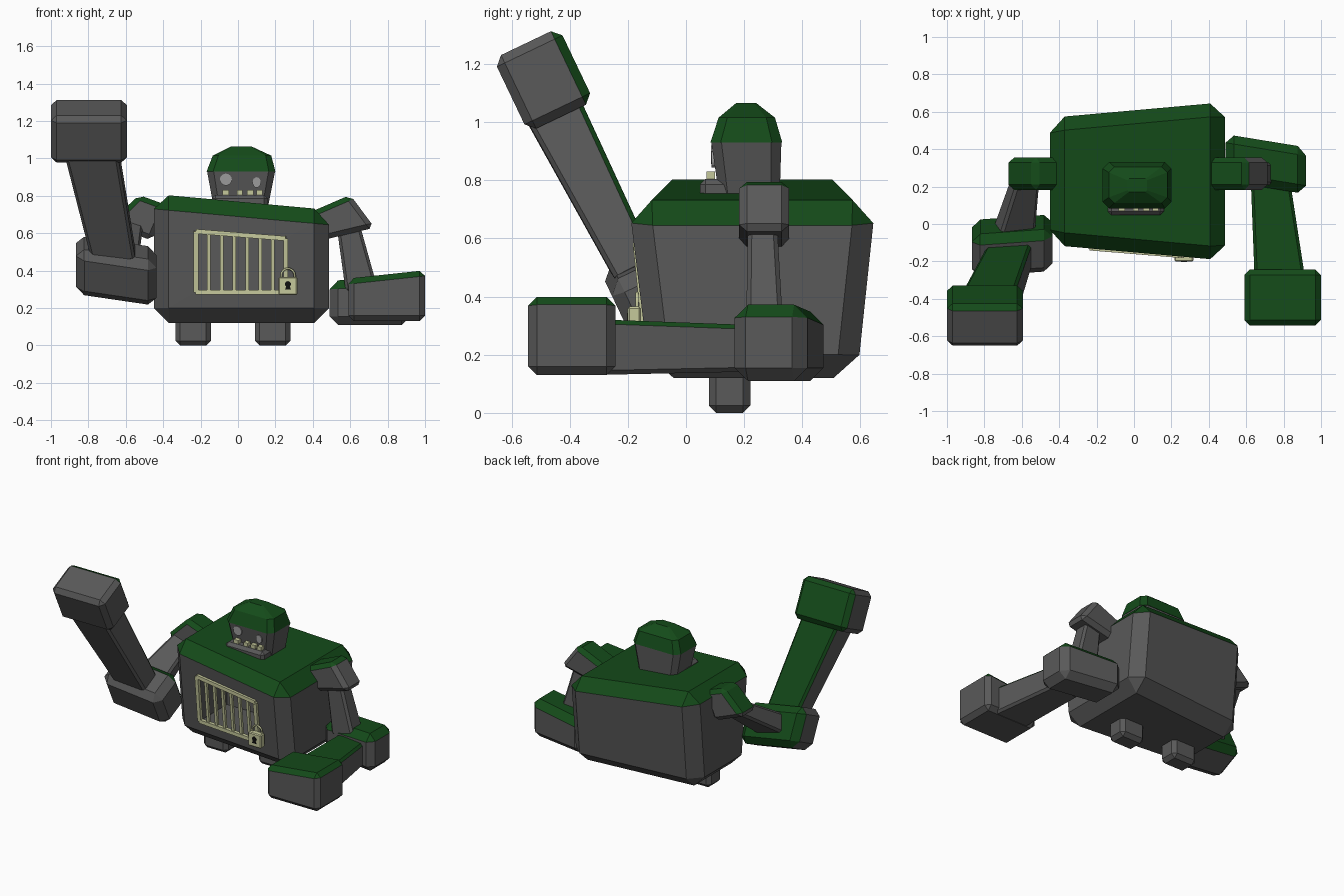
import bpy, bmesh, math
from mathutils import Vector as V

if "Cube" in bpy.data.objects:
    bpy.data.objects.remove(bpy.data.objects["Cube"])


def material(name, r, g, b):
    m = bpy.data.materials.new(name)
    m.diffuse_color = (r, g, b, 1)
    m.use_nodes = True
    m.node_tree.nodes["Principled BSDF"].inputs["Base Color"].default_value = m.diffuse_color
    return m


STONE = material("stone", 0.1, 0.1, 0.1)
MOSS = material("moss", 0.007, 0.07, 0.01)
BONE = material("bone", 0.56, 0.58, 0.33)
PALE = material("pale", 0.33, 0.33, 0.33)
BLACK = material("black", 0.005, 0.005, 0.005)


def finish(name, bm, mat=STONE, green=None):
    """Turn bmesh into an object; faces looking along 'green' become mossy."""
    bmesh.ops.recalc_face_normals(bm, faces=bm.faces[:])
    if green is not None:
        g = V(green).normalized()
        for f in bm.faces:
            f.normal_update()
            f.material_index = int(f.normal.dot(g) > 0.3)
    me = bpy.data.meshes.new(name)
    bm.to_mesh(me)
    bm.free()
    me.materials.append(mat)
    me.materials.append(MOSS)
    ob = bpy.data.objects.new(name, me)
    bpy.context.collection.objects.link(ob)
    return ob


def loft(name, rings, bevel=0, mat=STONE, green=None):
    """Closed solid through rings of points, with chamfered edges."""
    bm = bmesh.new()
    vs = [[bm.verts.new(p) for p in r] for r in rings]
    n = len(vs[0])
    bm.faces.new(vs[0][::-1])
    bm.faces.new(vs[-1])
    for a, b in zip(vs, vs[1:]):
        for i in range(n):
            j = (i + 1) % n
            bm.faces.new((a[i], a[j], b[j], b[i]))
    bmesh.ops.recalc_face_normals(bm, faces=bm.faces[:])
    if bevel:
        bmesh.ops.bevel(bm, geom=bm.edges[:], offset=bevel, segments=1,
                        profile=0.5, affect='EDGES')
    return finish(name, bm, mat, green)


def beam(name, a, size_a, b, size_b, up, bevel=0, mat=STONE, mossy=False, skew=0, rise=0):
    """Tapered block from a to b; skew slides one side along, rise lifts it."""
    a, b, up = V(a), V(b), V(up)
    d = (b - a).normalized()
    n = (up - d * up.dot(d)).normalized()
    s = n.cross(d)
    rings = [[c + s * i * w / 2 + n * j * h / 2 + d * i * skew + n * (rise * i if j > 0 else 0)
              for i, j in ((-1, -1), (1, -1), (1, 1), (-1, 1))]
             for c, (w, h) in ((a, size_a), (b, size_b))]
    return loft(name, rings, bevel, mat, n if mossy else None)


def block(name, c, w, l, h, d, up, **kw):
    c, d = V(c), V(d).normalized()
    return beam(name, c - d * l / 2, (w, h), c + d * l / 2, (w, h), up, **kw)


def octagon(x0, x1, y0, y1, z, c):
    return [(x0 + c, y0, z), (x1 - c, y0, z), (x1, y0 + c, z), (x1, y1 - c, z),
            (x1 - c, y1, z), (x0 + c, y1, z), (x0, y1 - c, z), (x0, y0 + c, z)]


def disc(name, loc, r, depth, mat, sx=1):
    bpy.ops.mesh.primitive_cylinder_add(vertices=16, radius=r, depth=depth, location=loc,
                                        rotation=(math.pi / 2, 0, 0))
    ob = bpy.context.object
    ob.name = name
    ob.scale.x = sx
    ob.data.materials.append(mat)


# Torso: lopsided chamfered block, mossy on top
body = loft("torso", [
    [(-.45, -.045, .12), (.487, -.13, .12), (.487, .595, .12), (-.45, .51, .12)],
    [(-.45, -.12, .81), (.487, -.205, .725), (.487, .66, .725), (-.45, .575, .81)]],
    bevel=.08, green=(0, 0, 1))


def front(x, z, out=0):
    """Point on the torso's front plane."""
    return V((x, -.157 - .09 * x + .1 * (.72 - z) - out, z))


# Cage opening cut into the torso
corners = [(-.225, .285), (.255, .285), (.255, .572), (-.225, .61)]
cutter = loft("cage_cutter", [[(x, -.5, z) for x, z in corners],
                              [(x, .2, z) for x, z in corners]])
cutter.hide_render = True
cutter.hide_viewport = True
cut = body.modifiers.new("cage", 'BOOLEAN')
cut.object = cutter
cut.solver = 'EXACT'

# Cage frame and bars
for k, (p, q) in enumerate(zip(corners, corners[1:] + corners[:1])):
    beam(f"cage_frame_{k}", front(*p, .004), (.025, .025), front(*q, .004), (.025, .025),
         (0, -1, 0), mat=BONE)
for k in range(6):
    x = -.225 + .48 * (k + 1) / 7
    top = .61 - .038 * (k + 1) / 7
    beam(f"cage_bar_{k}", front(x, .285), (.019, .019), front(x, top), (.019, .019),
         (0, -1, 0), mat=BONE)

# Padlock with shackle and keyhole
block("padlock", (.267, -.178, .318), .1, .095, .045, (0, 0, 1), (0, -1, 0), bevel=.006, mat=BONE)
cu = bpy.data.curves.new("shackle", 'CURVE')
cu.dimensions = '3D'
cu.bevel_depth = .006
cu.bevel_resolution = 1
path = [(.036, .35)] + [(.036 * math.cos(t * math.pi / 8), .375 + .036 * math.sin(t * math.pi / 8))
                        for t in range(9)] + [(-.036, .35)]
sp = cu.splines.new('POLY')
sp.points.add(len(path) - 1)
for p, (x, z) in zip(sp.points, path):
    p.co = (.267 + x, -.168, z, 1)
cu.materials.append(BONE)
bpy.context.collection.objects.link(bpy.data.objects.new("shackle", cu))
disc("keyhole", (.267, -.2, .328), .016, .006, BLACK)
beam("keyhole_slot", (.267, -.2, .298), (.032, .006), (.267, -.2, .328), (.012, .006),
     (0, -1, 0), mat=BLACK)

# Head, mossy cap, eyes, jaw and teeth
loft("head", [octagon(-.13, .16, .115, .322, .74, .03), octagon(-.165, .198, .087, .328, .93, .035)])
loft("head_cap", [octagon(-.168, .2, .084, .331, .93, .035),
                  octagon(-.135, .178, .112, .306, 1.015, .03),
                  octagon(-.035, .07, .172, .242, 1.065, .008)], mat=MOSS)
disc("eye_left", (-.065, .093, .887), .032, .014, PALE)
disc("eye_right", (.1, .094, .872), .028, .014, PALE, .8)
block("jaw", (.01, .13, .765), .3, .165, .08, (0, -1, 0), (0, 0, 1), bevel=.02)
for k, (x, w) in enumerate(((-.065, .035), (.01, .03), (.065, .035), (.115, .03))):
    block(f"tooth_{k}", (x, .085, .815), w, .03, .03, (0, -1, 0), (0, 0, 1), mat=BONE)

# Feet
for name, x in (("foot_left", -.24), ("foot_right", .185)):
    block(name, (x, .15, .08), .19, .16, .142, (0, 0, 1), (0, -1, 0), bevel=.025)

# Shoulders: side profile extruded along y
for name, prof, g in (
        ("shoulder_right", [(.38, .71), (.60, .805), (.73, .63), (.46, .565)], (-.34, 0, .94)),
        ("shoulder_left", [(-.38, .75), (-.53, .805), (-.69, .65), (-.46, .56)], (.34, 0, .94))):
    loft(name, [[(x, y, z) for x, z in prof] for y in (.183, .355)], bevel=.027, green=g)

# Right arm, resting forward
FWD, UP = V((0, -1, 0)), V((0, 0, 1))
beam("upper_arm_right", (.585, .262, .66), (.12, .1), (.66, .27, .3), (.17, .125), -V((0, 1, 0)),
     bevel=.015)
block("elbow_right", (.705, .32, .235), .43, .25, .25, FWD, UP, bevel=.045, mossy=True,
      skew=.035, rise=.015)
beam("forearm_right", (.73, .22, .222), (.21, .16), (.78, -.3, .226), (.27, .19), UP,
     bevel=.015, mossy=True)
block("fist_right", (.795, -.393, .255), .41, .3, .25, FWD, UP, bevel=.03, mossy=True, rise=.022)

# Left arm, raised high
FWD, UP = V((0, -.43, .9)), V((0, .9, .43))
beam("upper_arm_left", (-.57, .28, .66), (.12, .1), (-.64, -.04, .44), (.2, .13), (0, -1, 0),
     bevel=.015)
block("elbow_left", (-.652, -.115, .4), .43, .27, .25, FWD, UP, bevel=.045, mossy=True, skew=-.035)
beam("forearm_left", (-.662, -.165, .47), (.23, .15), (-.785, -.465, 1.06), (.28, .2), UP,
     bevel=.015, mossy=True)
block("fist_left", (-.797, -.49, 1.145), .405, .28, .25, FWD, UP, bevel=.03, mossy=True)
